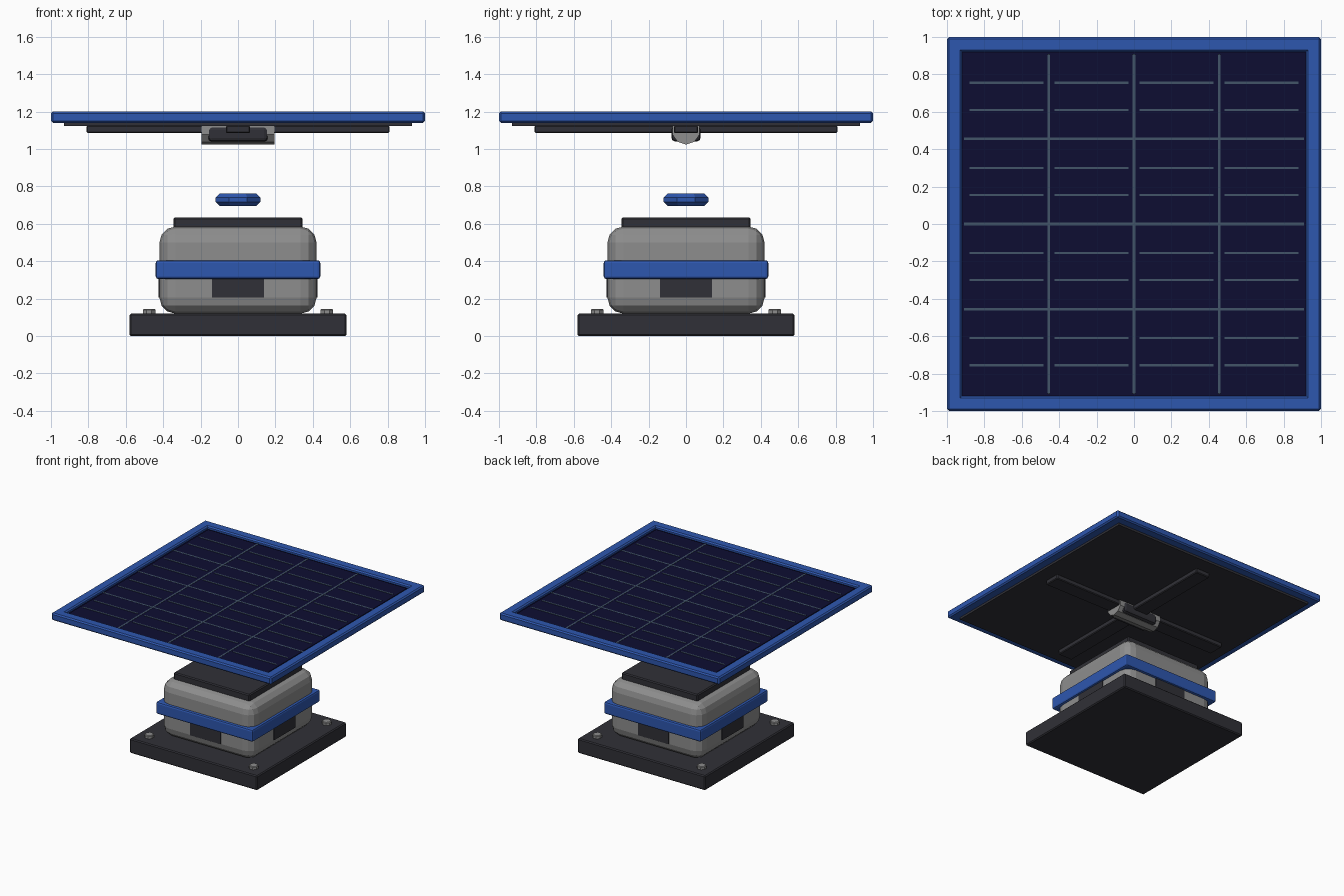
import bpy, bmesh, math
from mathutils import Matrix

if "Cube" in bpy.data.objects:
    bpy.data.objects.remove(bpy.data.objects["Cube"])


def mat(name, r, g, b):
    m = bpy.data.materials.new(name)
    m.diffuse_color = (r, g, b, 1)
    m.use_nodes = True
    m.node_tree.nodes["Principled BSDF"].inputs["Base Color"].default_value = m.diffuse_color
    return m


DARK = mat("dark_plastic", 0.03, 0.03, 0.038)
GREY = mat("grey_metal", 0.27, 0.27, 0.27)
BLUE = mat("blue_paint", 0.027, 0.095, 0.43)
NAVY = mat("navy_cell", 0.004, 0.004, 0.032)
LINE = mat("contact_line", 0.055, 0.09, 0.14)


def finish(name, bm, material, bevel=0, segments=1):
    if bevel:
        edges = [e for e in bm.edges if e.calc_face_angle(0) > 0.9]
        bmesh.ops.bevel(bm, geom=edges, offset=bevel, segments=segments,
                        profile=0.5, affect='EDGES')
    bmesh.ops.recalc_face_normals(bm, faces=bm.faces)
    me = bpy.data.meshes.new(name)
    bm.to_mesh(me)
    bm.free()
    ob = bpy.data.objects.new(name, me)
    bpy.context.collection.objects.link(ob)
    me.materials.append(material)
    return ob


def add_box(bm, x, y, z0, z1, hx, hy):
    m = Matrix.Translation((x, y, (z0 + z1) / 2)) @ Matrix.Diagonal((2 * hx, 2 * hy, z1 - z0, 1))
    bmesh.ops.create_cube(bm, size=1, matrix=m)


def box(name, material, z0, z1, hx, hy, bevel=0, segments=1, x=0, y=0):
    bm = bmesh.new()
    add_box(bm, x, y, z0, z1, hx, hy)
    return finish(name, bm, material, bevel, segments)


def cylinder(name, material, sides, r, depth, matrix, bevel=0):
    bm = bmesh.new()
    spin = Matrix.Rotation(math.pi / sides, 4, 'Z')
    bmesh.ops.create_cone(bm, cap_ends=True, segments=sides, radius1=r, radius2=r,
                          depth=depth, matrix=matrix @ spin)
    return finish(name, bm, material, bevel)


def square_ring(name, material, profile):
    """Sweep a closed (half width, z) profile around a square."""
    bm = bmesh.new()
    loops = [[bm.verts.new((sx * r, sy * r, z)) for r, z in profile]
             for sx, sy in ((-1, -1), (1, -1), (1, 1), (-1, 1))]
    n = len(profile)
    for i in range(4):
        a, b = loops[i], loops[(i + 1) % 4]
        for j in range(n):
            k = (j + 1) % n
            bm.faces.new((a[j], b[j], b[k], a[k]))
    # soften the four outer vertical corners
    edge = [e for e in bm.edges
            if all(abs(v.co.x) > 0.995 and abs(v.co.y) > 0.995 for v in e.verts)
            and abs(e.verts[0].co.z - e.verts[1].co.z) > 0.02]
    bmesh.ops.bevel(bm, geom=edge, offset=0.012, segments=1, affect='EDGES')
    return finish(name, bm, material)


# Base plate and corner bolts
box("base_plate", DARK, 0.0, 0.12, 0.58, 0.58, 0.008)
for i, (sx, sy) in enumerate(((-1, -1), (1, -1), (1, 1), (-1, 1))):
    cylinder(f"corner_bolt_{i}", GREY, 8, 0.036, 0.035,
             Matrix.Translation((sx * 0.475, sy * 0.475, 0.1275)), 0.005)

# Body with blue band, cap and side vents
box("body", GREY, 0.12, 0.585, 0.42, 0.42, 0.085, 3)
box("body_band", BLUE, 0.305, 0.405, 0.44, 0.44, 0.014, 2)
box("body_cap", DARK, 0.57, 0.635, 0.345, 0.345, 0.008)
for i in range(4):
    a = i * math.pi / 2
    vent = box(f"side_vent_{i}", DARK, 0.205, 0.32, 0.14, 0.01, y=-0.416)
    vent.data.transform(Matrix.Rotation(a, 4, 'Z'))

# Floating collar
cylinder("collar", BLUE, 8, 0.129, 0.068, Matrix.Translation((0, 0, 0.729)))
collar = bpy.data.objects["collar"]
bm = bmesh.new()
bm.from_mesh(collar.data)
rims = [e for e in bm.edges if abs(e.verts[0].co.z - e.verts[1].co.z) < 1e-4]
bmesh.ops.bevel(bm, geom=rims, offset=0.022, segments=1, affect='EDGES')
bm.to_mesh(collar.data)
bm.free()

# Hinge under the panel
box("hinge_bracket", DARK, 1.04, 1.122, 0.16, 0.078, 0.02, 2)
cylinder("hinge_pin", GREY, 10, 0.076, 0.39,
         Matrix.Translation((0, 0, 1.1)) @ Matrix.Rotation(math.pi / 2, 4, 'Y'))

# Panel backing and cross ribs
box("back_sheet", DARK, 1.122, 1.15, 0.93, 0.93)
box("cross_rib_x", DARK, 1.085, 1.125, 0.81, 0.065, 0.006)
box("cross_rib_y", DARK, 1.085, 1.125, 0.065, 0.81, 0.006)

# Panel frame
square_ring("panel_frame", BLUE, [
    (0.92, 1.14), (0.99, 1.14), (1.0, 1.15), (1.0, 1.19), (0.99, 1.2),
    (0.93, 1.2), (0.92, 1.19)])

# Solar cells with contact lines
box("panel_core", NAVY, 1.148, 1.176, 0.925, 0.925)
cells, lines = bmesh.new(), bmesh.new()
pitch = 0.455
for i in range(4):
    for j in range(4):
        x, y = (i - 1.5) * pitch, (j - 1.5) * pitch
        add_box(cells, x, y, 1.175, 1.183, 0.221, 0.221)
        for s in (-1, 1):
            add_box(lines, x, y + s * 0.0725, 1.181, 1.186, 0.198, 0.006)
finish("solar_cells", cells, NAVY)
finish("cell_contacts", lines, LINE)

# Grid strips between the cells
strips = bmesh.new()
for k in (-1, 0, 1):
    add_box(strips, k * pitch, 0, 1.175, 1.1845, 0.007, 0.91)
    add_box(strips, 0, k * pitch, 1.175, 1.184, 0.91, 0.007)
finish("grid_strips", strips, LINE)
